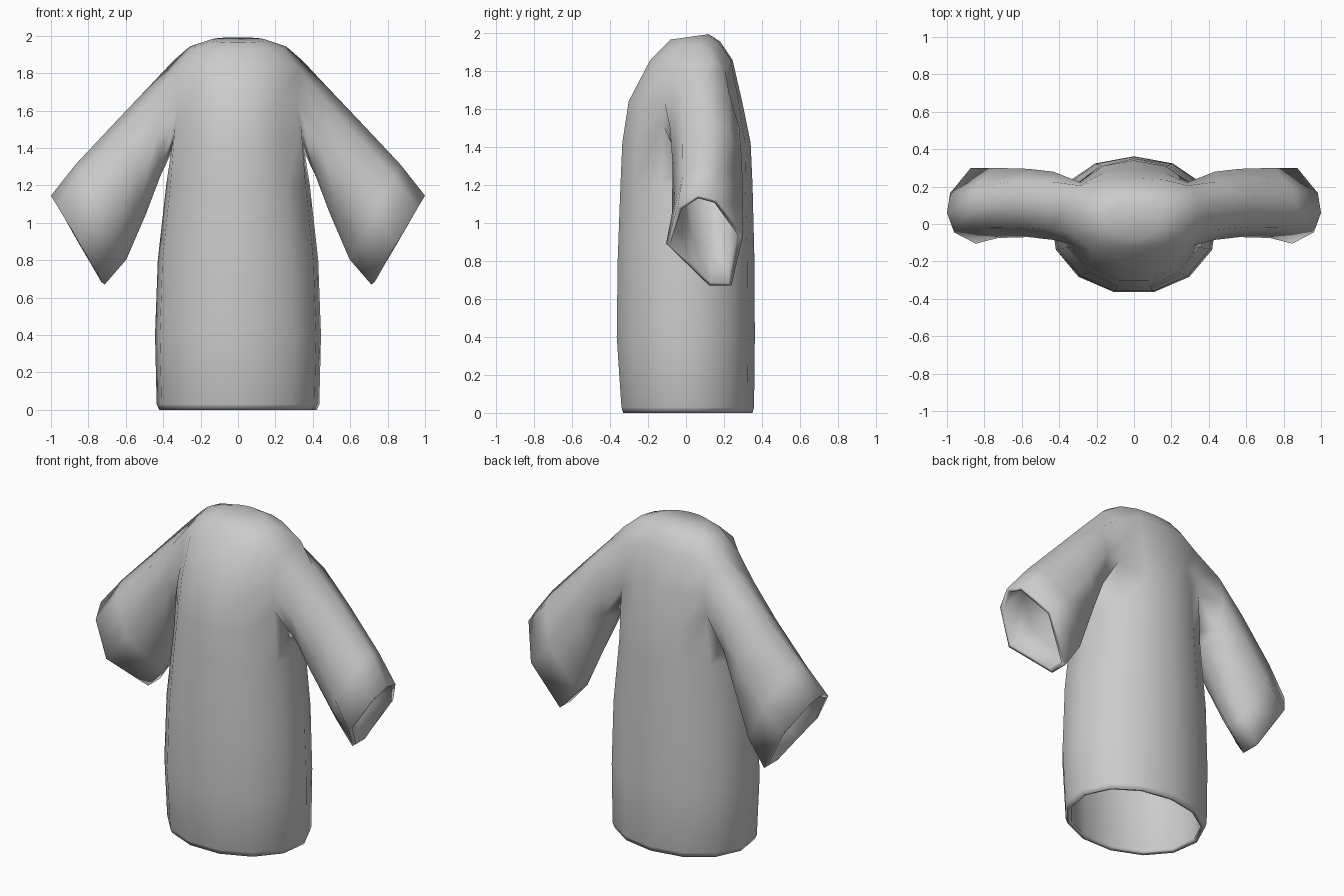
import bpy
import bmesh
import math

cube = bpy.data.objects.get("Cube")
if cube:
    bpy.data.objects.remove(cube, do_unlink=True)

SIDES = 13

# Body sections from hem to neck:
# height, half width, front y, back y, tilt, back roundness (lower is squarer)
BODY = [
    (0.0, 0.425, -0.34, 0.35, 0, 0.9),
    (0.03, 0.438, -0.35, 0.358, 0, 0.9),
    (0.4, 0.447, -0.375, 0.362, 0, 0.9),
    (0.8, 0.432, -0.37, 0.36, 0, 0.9),
    (1.2, 0.387, -0.355, 0.35, 0, 0.9),
    (1.42, 0.36, -0.345, 0.34, 0, 0.75),
    (1.64, 0.34, -0.31, 0.295, 0, 0.5),
    (1.855, 0.35, -0.195, 0.245, 0, 0.35),
    (1.935, 0.26, -0.125, 0.18, 0.1, 0.6),
    (1.975, 0.15, -0.085, 0.12, 0.14, 1),
]

# Sleeve sections: upper edge (x, z), lower edge (x, z), front y, back y, flare
SLEEVE = [
    ((0.45, 1.755), (0.415, 1.25), -0.085, 0.28, 0),
    ((0.64, 1.555), (0.49, 1.05), -0.07, 0.295, 0.2),
    ((0.87, 1.31), (0.595, 0.8), -0.075, 0.3, 0.7),
    ((1.0, 1.145), (0.71, 0.665), -0.105, 0.3, 1),
]

# Cuff outline as (depth from front, height), from the top round the front
CUFF = [(0.41, 1), (0.15, 0.87), (0, 0.47), (0.28, 0.24),
        (0.56, 0.01), (0.85, 0.01), (1, 0.56), (0.67, 0.94)]

# Armhole outline as (body section, column, lift), from the shoulder round the front
ARMHOLE = [(7, 3, 0.01), (7, 4, -0.03), (6, 4, 0), (5, 4, 0.1),
           (5, 3, -0.05), (5, 2, 0.1), (6, 2, 0), (7, 2, -0.05)]


def body_ring(bm, z, half, front, back, tilt, roundness):
    middle, depth = (front + back) / 2, (back - front) / 2
    ring = []
    for j in range(SIDES):
        a = math.pi / 2 + math.tau * j / SIDES
        s = math.sin(a)
        y = middle + depth * (s ** roundness if s > 0 else s)
        ring.append(bm.verts.new((half * math.cos(a), y, z + tilt * y)))
    return ring


def sleeve_ring(bm, side, upper, lower, front, back, flare):
    ring = []
    for k, (cuff_depth, cuff_height) in enumerate(CUFF):
        t = math.tau * k / len(CUFF)
        # Blend from a round section to the cuff outline
        d = (1 - flare) * (1 - math.sin(t)) / 2 + flare * cuff_depth
        h = (1 - flare) * (1 + math.cos(t)) / 2 + flare * cuff_height
        x = lower[0] + (upper[0] - lower[0]) * h
        z = lower[1] + (upper[1] - lower[1]) * h
        ring.append(bm.verts.new((side * x, front + (back - front) * d, z)))
    return ring


def join_rings(bm, a, b, skip=()):
    n = len(a)
    for j in range(n):
        if j not in skip:
            k = (j + 1) % n
            bm.faces.new((a[j], a[k], b[k], b[j]))


bm = bmesh.new()

# Body, leaving an armhole on each side
rings = [body_ring(bm, *section) for section in BODY]
for r in range(len(rings) - 1):
    gap = (2, 3, 9, 10) if r in (5, 6) else ()
    join_rings(bm, rings[r], rings[r + 1], gap)
bm.faces.new(rings[-1])

# Sleeves grown out of the armholes, whose outline is rounded first
for side in (-1, 1):
    previous = []
    for r, column, lift in ARMHOLE:
        vert = rings[r][column if side < 0 else SIDES - column]
        vert.co.z += lift
        previous.append(vert)
    for section in SLEEVE:
        ring = sleeve_ring(bm, side, *section)
        join_rings(bm, previous, ring)
        previous = ring

bmesh.ops.delete(bm, geom=[v for v in bm.verts if not v.link_faces], context='VERTS')
bmesh.ops.recalc_face_normals(bm, faces=bm.faces[:])
for face in bm.faces:
    face.smooth = True

mesh = bpy.data.meshes.new("robe")
bm.to_mesh(mesh)
bm.free()
robe = bpy.data.objects.new("robe", mesh)
bpy.context.collection.objects.link(robe)

# Cloth thickness, showing at the hem and cuffs
cloth = robe.modifiers.new("cloth_thickness", 'SOLIDIFY')
cloth.thickness = 0.025
cloth.offset = -1

# Plain grey cloth
grey = bpy.data.materials.new("grey_cloth")
grey.use_nodes = True
colour = (0.6, 0.6, 0.6, 1)
grey.diffuse_color = colour
shader = next(n for n in grey.node_tree.nodes if n.type == 'BSDF_PRINCIPLED')
shader.inputs["Base Color"].default_value = colour
mesh.materials.append(grey)
